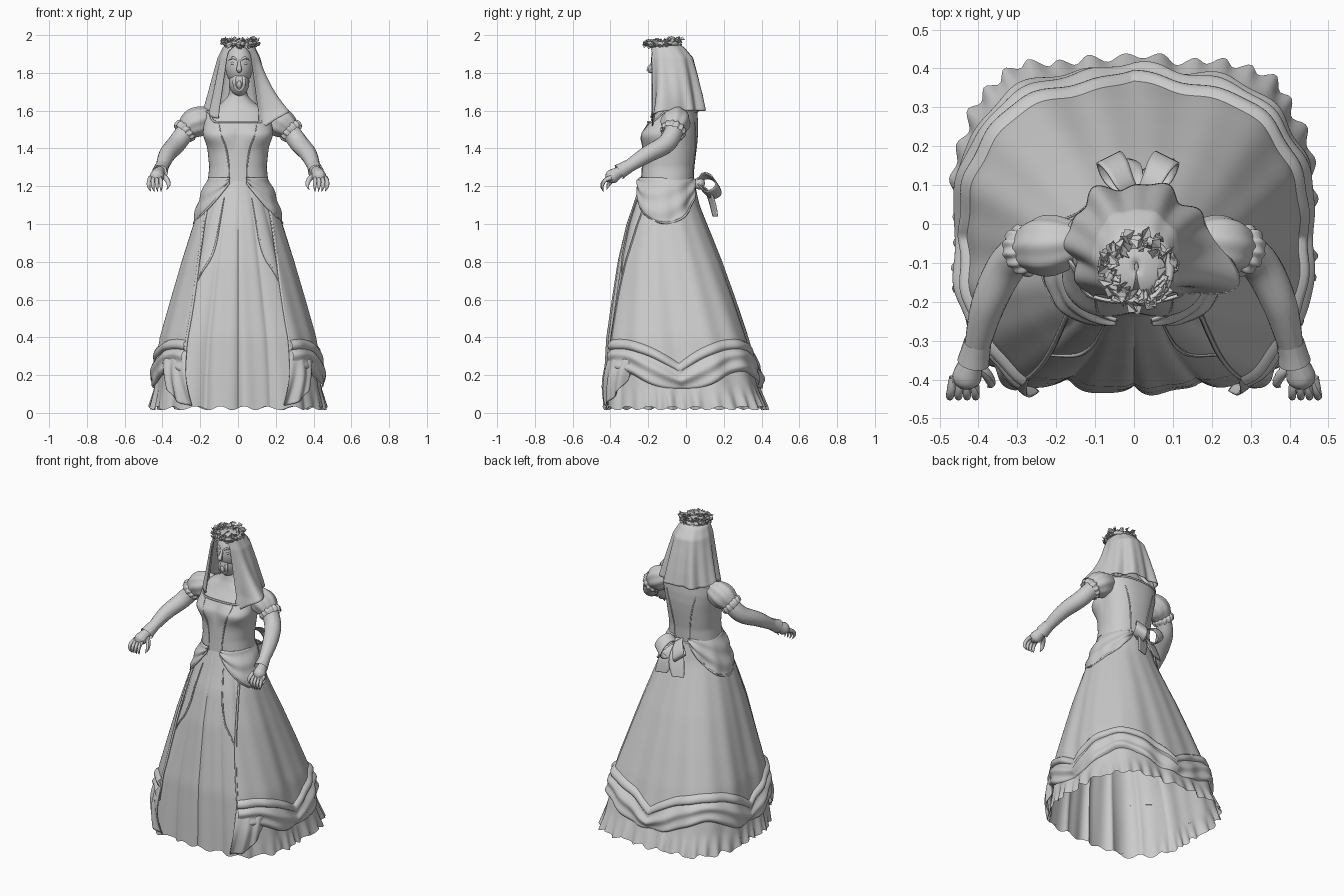
import bpy, random
from math import sin, cos, pi, exp, radians
from mathutils import Vector

random.seed(4)
if "Cube" in bpy.data.objects:
    bpy.data.objects.remove(bpy.data.objects["Cube"])

GREY = (0.6, 0.6, 0.6, 1)
mat = bpy.data.materials.new("plain grey")
mat.use_nodes = True
mat.diffuse_color = GREY
mat.node_tree.nodes["Principled BSDF"].inputs["Base Color"].default_value = GREY


def add_mesh(name, verts, faces, smooth=True, thick=0):
    me = bpy.data.meshes.new(name)
    me.from_pydata(verts, [], faces)
    me.materials.append(mat)
    me.polygons.foreach_set("use_smooth", [smooth] * len(faces))
    ob = bpy.data.objects.new(name, me)
    bpy.context.collection.objects.link(ob)
    if thick:
        mod = ob.modifiers.new("thickness", "SOLIDIFY")
        mod.thickness, mod.offset = thick, 0


def sheet(name, f, nu, nv, thick=0):
    """Grid surface through f(u, v), both running 0 to 1."""
    verts = [f(i / nu, j / nv) for j in range(nv + 1) for i in range(nu + 1)]
    w = nu + 1
    faces = [(j * w + i, (j + 1) * w + i, (j + 1) * w + i + 1, j * w + i + 1)
             for j in range(nv) for i in range(nu)]
    add_mesh(name, verts, faces, True, thick)


def along(pts, t):
    """Smooth point at t on a path of vectors or tuples."""
    p = [Vector(q) for q in pts]
    x = min(max(t, 0), 1) * (len(p) - 1)
    i = min(int(x), len(p) - 2)
    x -= i
    a, b, c, d = p[max(i - 1, 0)], p[i], p[i + 1], p[min(i + 2, len(p) - 1)]
    return b + (c - a) * (x / 2) + (a * 2 - b * 5 + c * 4 - d) * (x * x / 2) \
        + (b * 3 - a - c * 3 + d) * (x ** 3 / 2)


def limb(name, pts, radii, n=16, nv=20, pleat=0, k=14):
    """Round tube along a path with changing radius and optional pleats."""
    rad = [(r, 0, 0) for r in radii]

    def f(u, v):
        t = (along(pts, v + .02) - along(pts, v - .02)).normalized()
        side = t.cross(Vector((.3, .9, .31))).normalized()
        r = max(along(rad, v).x, 0) * (1 + pleat * sin(k * u * 2 * pi))
        a = u * 2 * pi
        return along(pts, v) + (side * cos(a) + t.cross(side) * sin(a)) * r
    sheet(name, f, n, nv)


def ball(name, loc, scale):
    sheet(name, lambda u, v: (loc[0] + scale[0] * sin(pi * v) * cos(2 * pi * u),
                              loc[1] + scale[1] * sin(pi * v) * sin(2 * pi * u),
                              loc[2] + scale[2] * cos(pi * v)), 28, 18)


def ring_point(table, a, z, off, nf, nb):
    """Point at angle a (0 = front, 90 = left) on a stack of rounded outlines."""
    for lo, hi in zip(table, table[1:]):
        if z >= hi[0]:
            break
    t = min(max((lo[0] - z) / (lo[0] - hi[0]), 0), 1)
    rx, yf, yb = (p + (q - p) * t for p, q in zip(lo[1:], hi[1:]))
    s, c = sin(a), cos(a)
    n = nf if c > 0 else nb
    r = (abs(s) ** n + abs(c) ** n) ** (-1 / n)
    return Vector(((rx + off) * r * s,
                   (yf + yb) / 2 - ((yb - yf) / 2 + off) * r * c, z))


# Outline rows: height, half width, front y, back y
SKIRT = [(1.24, .145, -.235, .03), (1.1, .19, -.28, .06), (1, .225, -.315, .1),
         (.8, .288, -.362, .18), (.6, .345, -.392, .25), (.4, .4, -.42, .315),
         (.2, .43, -.43, .37), (0, .45, -.437, .42)]
TORSO = [(1.75, .045, -.12, -.02), (1.68, .05, -.12, 0), (1.64, .09, -.13, .03),
         (1.6, .165, -.15, .05), (1.54, .172, -.19, .055), (1.48, .165, -.215, .055),
         (1.42, .155, -.22, .05), (1.3, .143, -.225, .035), (1.15, .16, -.235, .03)]


def skirt(a, z, off=0):
    t = min(max((1.24 - z) / 1.2, 0), 1)
    fold = t * (.006 * cos(10 * a) + .004 * sin(19 * a + 2 * z))
    return ring_point(SKIRT, a, z, off + fold, 2 + 1.3 * t, 2 + 1.5 * t)


def torso(a, z, off=0):
    bust = .03 * exp(-((z - 1.47) / .055) ** 2) * abs(sin(2 * a)) if cos(a) > 0 else 0
    return ring_point(TORSO, a, z, off + bust, 2.3, 2.3)


# Gown: pleated underskirt with frilled hem
def underskirt(u, v):
    a, z = u * 2 * pi, 1.24 - 1.215 * v
    frill = max(0, (.14 - z) / .12) * max(0, min(1, (.75 - cos(a)) * 2))
    pleat = .026 * v * (1 - abs(sin(8 * a))) ** 2 * max(0, cos(a))
    p = skirt(a, z, frill * (.014 + .01 * sin(40 * a + 2 * sin(5 * a))) - pleat)
    p.z += .01 * sin(23 * a) * max(0, v - .9) * 10
    return p


sheet("underskirt", underskirt, 300, 40)
OPEN = radians(36)


def sweep(u, start=OPEN):
    return start + u * (2 * pi - 2 * start)


def gather(a):
    """1 where the hem is pulled up, 0 where it hangs low."""
    return abs(sin(2 * a)) ** .9


def border_angle(v):
    return OPEN + radians(25) * (1 - v) ** 3


# Overskirt, open at the front, tucked under the swags
def overskirt(u, v):
    a = sweep(u, border_angle(v))
    return skirt(a, 1.22 + v * (.2 + .13 * gather(a) - 1.22), .011)


sheet("overskirt", overskirt, 160, 30)


# Gathered swags with a raised band along their upper edge
def swags(u, v):
    a = sweep(u)
    s = gather(a)
    top, low = .24 + .12 * s, .13 + .09 * s ** 4
    puff = .026 * sin(pi * v) ** .6 + .006 * sin(v * 12 + 4 * s)
    return skirt(a, top + v * (low - top), .003 + puff + .005 * sin(17 * a) * v)


def band(u, v):
    a = sweep(u)
    z = .26 + .13 * gather(a) - .055 * v
    return skirt(a, z, .011 + .02 * sin(pi * v) ** .5)


sheet("skirt_swags", swags, 200, 24)
sheet("swag_band", band, 200, 6)

for s, side in ((1, "left"), (-1, "right")):
    # Overskirt border and curved panel seam
    limb("overskirt_border_" + side,
         [skirt(s * border_angle(i / 12), 1.2 - i * .08, .008) for i in range(13)],
         [.007] * 4, 8, 40)
    limb("panel_seam_" + side,
         [skirt(s * radians(d), z, .002) for d, z in
          ((24, 1.14), (25, 1), (26, .9), (29, .82), (35, .75), (38, .7))],
         [.003, .005, .005, .003], 8, 30)

    # Cascade of folds at the front corner of the overskirt
    def cascade(u, v, s=s):
        z = .33 + v * (.04 + .17 * u * u - .33)
        a = s * radians(35 + 19 * u - 6 * v * (1 - u))
        return skirt(a, z, .01 + .016 * sin(pi * v) + .01 * sin(u * 16 + 3 * v) * v)
    sheet("corner_cascade_" + side, cascade, 40, 24, .006)

    # Hip drape
    def hip(u, v, s=s):
        a = s * radians(16 + 148 * u)
        z = 1.245 - v * (.025 + .215 * sin(pi * u))
        return skirt(a, z, .012 + .012 * sin(pi * v) + .004 * sin(v * 14 + 8 * u)
                     + .008 * v * u * sin(30 * u))
    sheet("hip_drape_" + side, hip, 50, 16, .006)
    limb("hip_drape_edge_" + side, [hip(i / 16, 1) for i in range(17)], [.006] * 4, 8, 50)

# Body and fitted bodice with pointed waist and square neckline
sheet("body", lambda u, v: torso(u * 2 * pi, 1.75 - .55 * v), 64, 40)


def bodice_top(a):
    return 1.595 - .055 * max(0, min(1, (cos(a) - .55) * 5))


def bodice(u, v):
    a = (u - .5) * 2 * pi
    low = 1.215 - .055 * exp(-(a / .3) ** 2)
    return torso(a, bodice_top(a) + v * (low - bodice_top(a)), .009)


sheet("bodice", bodice, 100, 30)
limb("neckline_trim", [bodice(i / 48, 0) for i in range(49)], [.006] * 4, 8, 140)
limb("waist_trim", [bodice(i / 48, 1) for i in range(49)], [.006] * 4, 8, 140)
for s in (1, -1):
    for middle, wide in ((0, .3), (pi, .35)):
        limb("bodice_seam", [torso(middle + s * (wide + .25 * (t / 8) ** 2), 1.22 + .04 * t, .009)
                             for t in range(9)], [.002, .004, .004, .002], 8, 24)

# Arms, puffed sleeves and hands
for s, side in ((1, "left"), (-1, "right")):
    def mir(pts):
        return [(s * x, y, z) for x, y, z in pts]
    limb("arm_" + side, mir([(.18, -.04, 1.56), (.265, -.06, 1.5), (.325, -.105, 1.425),
                             (.376, -.21, 1.365), (.408, -.335, 1.285)]),
         [.05, .05, .05, .044, .03], 20, 28)
    limb("puff_sleeve_" + side, mir([(.13, -.04, 1.575), (.185, -.05, 1.555), (.235, -.058, 1.53),
                                     (.28, -.068, 1.495)]),
         [.04, .07, .076, .054], 72, 20, .03, 8)
    limb("sleeve_frill_" + side, mir([(.26, -.062, 1.51), (.277, -.067, 1.495),
                                      (.293, -.073, 1.478)]),
         [.052, .066, .06], 84, 10, .06, 13)
    limb("wrist_cuff_" + side, mir([(.402, -.305, 1.305), (.408, -.33, 1.29), (.413, -.355, 1.275)]),
         [.036, .038, .042], 20, 6)
    limb("palm_" + side, mir([(.411, -.33, 1.285), (.422, -.365, 1.268), (.431, -.4, 1.245),
                              (.433, -.425, 1.225)]), [.024, .032, .036, 0], 16, 14)
    for i in range(4):
        x = .412 + i * .017
        limb("finger_" + side, mir([(x, -.395, 1.245), (x + .004 * (i - 1), -.43, 1.23),
                                    (x + .005 * (i - 1), -.445, 1.2),
                                    (x - .004, -.435, 1.168)]),
             [.013, .011, .009, 0], 10, 12)
    limb("thumb_" + side, mir([(.402, -.365, 1.255), (.38, -.385, 1.24), (.367, -.41, 1.21),
                               (.378, -.42, 1.18)]), [.016, .014, .011, 0], 10, 12)

# Head with open mouth
HX = .006
ball("head", (HX, -.095, 1.84), (.074, .083, .11))
ball("jaw", (HX, -.1, 1.755), (.054, .072, .08))
limb("nose", [(HX, -.172, 1.865), (HX, -.183, 1.84), (HX, -.194, 1.815), (HX, -.165, 1.802)],
     [.006, .01, .014, 0], 12, 14)
limb("lips", [(HX + .026 * sin(i * pi / 8), -.165 + .012 * abs(cos(i * pi / 8)),
               1.75 + .042 * cos(i * pi / 8)) for i in range(17)], [.009] * 4, 10, 40)
ball("tongue", (HX, -.166, 1.738), (.013, .014, .022))
for s in (1, -1):
    ball("eye", (HX + s * .03, -.16, 1.85), (.014, .012, .009))
    limb("brow", [(HX + s * .012, -.173, 1.868), (HX + s * .032, -.168, 1.88),
                  (HX + s * .055, -.147, 1.868)], [.004, .007, .002], 8, 10)

# Long veil, open over the face and sweeping out to one side
VEIL = [(1.962, .005, -.12, -.1), (1.955, .05, -.165, -.05), (1.935, .083, -.19, -.012),
        (1.88, .108, -.2, .035), (1.78, .132, -.2, .062), (1.68, .155, -.2, .085),
        (1.6, .175, -.2, .1), (1.48, .185, -.22, .105)]


def veil(u, v):
    a = sweep(u, radians(35) * min(1, 5 * v))
    tip = exp(-((a - 1.25) / .35) ** 2)
    hem = 1.6 - .09 * exp(-((a - .7) / .3) ** 2) - .04 * exp(-((a - 5.6) / .4) ** 2)
    z = 1.962 + (hem - 1.962) * v ** 1.3
    fold = .011 * sin(7 * a + .6) + .007 * sin(12 * a + 1) + .1 * tip * v * v
    p = ring_point(VEIL, a, z, v ** 1.3 * fold, 2.2, 2.2)
    p.x += HX
    return p


sheet("veil", veil, 120, 40, .005)

# Leaf crown, a little lower at the front
verts, faces = [], []
for i in range(150):
    a = random.uniform(0, 2 * pi)
    r = random.uniform(.058, .098)
    c = Vector((.012 + r * sin(a), -.12 - r * cos(a),
                random.uniform(1.945, 1.977) - .008 * cos(a)))
    d = Vector([random.uniform(-1, 1) for _ in range(3)]).normalized()
    d.z *= .6
    w = d.cross(Vector([random.uniform(-1, 1) for _ in range(3)])).normalized()
    up = d.cross(w) * .006
    n = len(verts)
    verts += [c - d * .02, c + w * .016 + up, c + d * .02, c - w * .016 + up]
    faces += [(n, n + 1, n + 2), (n, n + 2, n + 3)]
add_mesh("leaf_crown", verts, faces, False, .002)
limb("crown_twig", [(.012 + .08 * sin(i * pi / 8), -.12 - .08 * cos(i * pi / 8), 1.955)
                    for i in range(17)], [.012] * 4, 8, 48)


# Waist bow at the back
def ribbon(name, pts, wide):
    sheet(name, lambda u, v: along(pts, v) + Vector(wide) * (u - .5) * (.4 + .6 * sin(pi * v * .8)),
          6, 24, .006)


ball("bow_knot", (.01, .07, 1.215), (.03, .03, .032))
for s in (1, -1):
    ribbon("bow_loop", [(.01, .06, 1.215), (.01 + s * .03, .1, 1.255), (.01 + s * .055, .15, 1.235),
                        (.01 + s * .075, .17, 1.18), (.01 + s * .055, .12, 1.155),
                        (.01, .07, 1.2)], (s * .06, -.03, .045))
    ribbon("bow_tail", [(.01, .065, 1.21), (.01 + s * .025, .115, 1.17),
                        (.01 + s * .04, .14, 1.11), (.01 + s * .06, .155, 1.04)], (.09, .03, 0))
